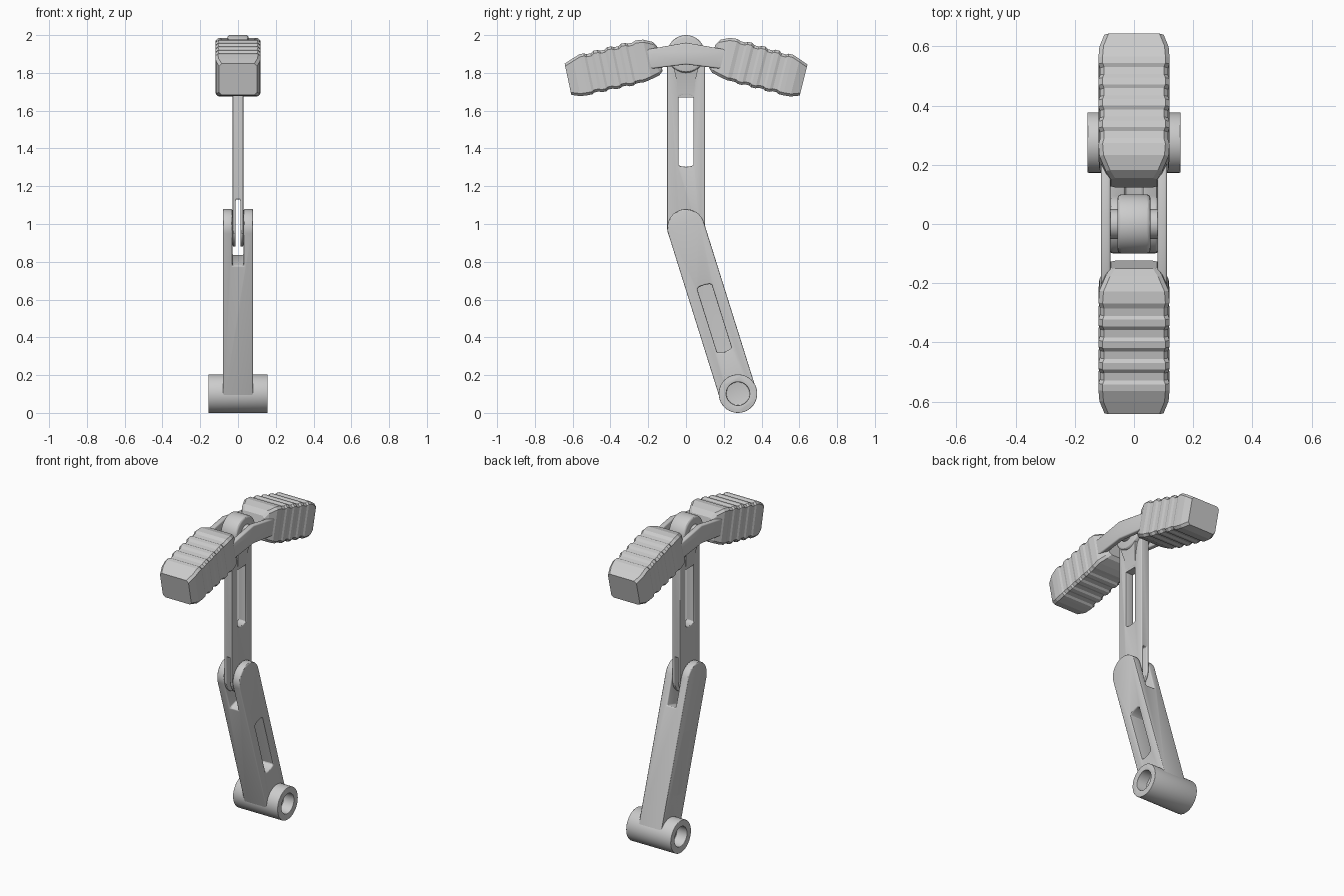
import bpy, bmesh
from math import sin, cos, pi, radians, atan2, hypot
from mathutils import Matrix

if "Cube" in bpy.data.objects:
    bpy.data.objects.remove(bpy.data.objects["Cube"])


def finish(ob, bevel=0.0, smooth=True):
    bpy.ops.object.select_all(action='DESELECT')
    bpy.context.view_layer.objects.active = ob
    ob.select_set(True)
    if bevel:
        m = ob.modifiers.new("bevel", 'BEVEL')
        m.width, m.segments, m.limit_method = bevel, 3, 'ANGLE'
        m.angle_limit = radians(40)
    for m in list(ob.modifiers):
        bpy.ops.object.modifier_apply(modifier=m.name)
    if smooth:
        bpy.ops.object.shade_smooth_by_angle(angle=radians(30))
    return ob


def loft(name, rings):
    """Closed skin through rings of equal point count, capped at both ends."""
    bm = bmesh.new()
    vs = [[bm.verts.new(p) for p in r] for r in rings]
    n = len(vs[0])
    for a, b in zip(vs, vs[1:]):
        for i in range(n):
            j = (i + 1) % n
            bm.faces.new((a[i], a[j], b[j], b[i]))
    bm.faces.new(vs[0])
    bm.faces.new(vs[-1])
    bmesh.ops.recalc_face_normals(bm, faces=bm.faces)
    me = bpy.data.meshes.new(name)
    bm.to_mesh(me)
    bm.free()
    ob = bpy.data.objects.new(name, me)
    bpy.context.collection.objects.link(ob)
    return ob


def prism(name, outline, x0, x1):
    """Extrude a (y, z) outline along x."""
    return loft(name, [[(x, y, z) for y, z in outline] for x in (x0, x1)])


def circle(r, cy=0, cz=0, n=40):
    return [(cy + r * cos(2 * pi * i / n), cz + r * sin(2 * pi * i / n)) for i in range(n)]


def stadium(r, z0, z1, n=20):
    top = [(r * cos(pi * i / n), z1 + r * sin(pi * i / n)) for i in range(n + 1)]
    return top + [(-y, z0 + z1 - z) for y, z in top]


def rounded_slot(w, z0, z1, bulge=0.012, n=8):
    top = [(w * cos(pi * i / n), z1 + bulge * sin(pi * i / n)) for i in range(n + 1)]
    return top + [(-y, z0 + z1 - z) for y, z in top]


def rect(w, z0, z1):
    return [(-w, z0), (w, z0), (w, z1), (-w, z1)]


def cut(ob, cutters):
    for c in cutters:
        m = ob.modifiers.new("cut", 'BOOLEAN')
        m.operation, m.object, m.solver = 'DIFFERENCE', c, 'EXACT'
    finish(ob, smooth=False)
    for c in cutters:
        bpy.data.objects.remove(c)


HUB = (0.275, 0.102)
KNEE = (0.0, 0.98)
TOP = (0.0, 1.9)

# lower link: forked at the top, slotted through the sides
dy, dz = KNEE[0] - HUB[0], KNEE[1] - HUB[1]
length = hypot(dy, dz)
lower = prism("lower_link", stadium(0.099, 0, length), -0.08, 0.08)
cut(lower, [prism("cut_slot", rounded_slot(0.04, 0.245, 0.59), -0.3, 0.3),
            prism("cut_fork", rect(0.3, 0.74, 1.3), -0.03, 0.03)])
lower.data.transform(Matrix.Translation((0, *HUB)) @ Matrix.Rotation(atan2(-dy, dz), 4, 'X'))
finish(lower, 0.012)

# bottom hub with blind bores
hub = prism("bottom_hub", circle(0.102, *HUB), -0.157, 0.157)
cut(hub, [prism("cut_bore", circle(0.062, *HUB), s * 0.085, s * 0.3) for s in (-1, 1)])
finish(hub, 0.003)

# upper link: thin blade with a slot, split at its lower end
upper = prism("upper_link", stadium(0.1, KNEE[1], TOP[1] - 0.01), -0.028, 0.028)
cut(upper, [prism("cut_slot", rounded_slot(0.04, 1.315, 1.67), -0.3, 0.3),
            prism("cut_split", rect(0.3, 0.7, 1.13), -0.012, 0.012)])
finish(upper, 0.006)

# top hub, its axle and the flare blending it into the blade
finish(prism("top_hub", circle(0.1, *TOP), -0.056, 0.056), 0.014)
finish(prism("top_axle", circle(0.05, *TOP), -0.095, 0.095))
finish(loft("hub_flare", [[(x, -w, z), (x, w, z), (-x, w, z), (-x, -w, z)]
                          for z, x, w in ((1.67, 0.026, 0.04), (1.76, 0.034, 0.05),
                                          (1.85, 0.054, 0.07))]))

# side bars joining the two pads
bar = [(0, 1.96), (0.24, 1.918), (0.24, 1.815), (0, 1.845), (-0.24, 1.815), (-0.24, 1.918)]
for side, s in (("right", 1), ("left", -1)):
    finish(prism("side_bar_" + side, bar, s * 0.079, s * 0.112), 0.008)

# ribbed pads: (distance along, half width, top, bottom)
stations = [(-0.252, 0.078, 0.06, -0.07), (-0.232, 0.095, 0.092, -0.088),
            (-0.185, 0.117, 0.114, -0.1), (-0.145, 0.12, 0.118, -0.108)]
for i in range(4):
    u = -0.125 + i * 0.075
    t = 0.117 - i * 0.003
    stations += [(u, 0.115, t - 0.007, -0.106), (u + 0.025, 0.115, t - 0.007, -0.106),
                 (u + 0.037, 0.12, t, -0.113), (u + 0.06, 0.12, t, -0.113)]
stations += [(0.2, 0.117, 0.094, -0.11), (0.247, 0.1, 0.076, -0.093)]


def pad(name, s, cz, tilt):
    a, c = radians(tilt), 0.014
    rings = []
    for u, w, t, b in stations:
        sec = [(w - c, t), (w, t - c), (w, b + c), (w - c, b),
               (c - w, b), (-w, b + c), (-w, t - c), (c - w, t)]
        rings.append([(x, s * (0.385 + u * cos(a) + v * sin(a)), cz - u * sin(a) + v * cos(a))
                      for x, v in sec])
    loft(name, rings)


pad("back_pad", 1, 1.83, 14)
pad("front_pad", -1, 1.826, 12)
